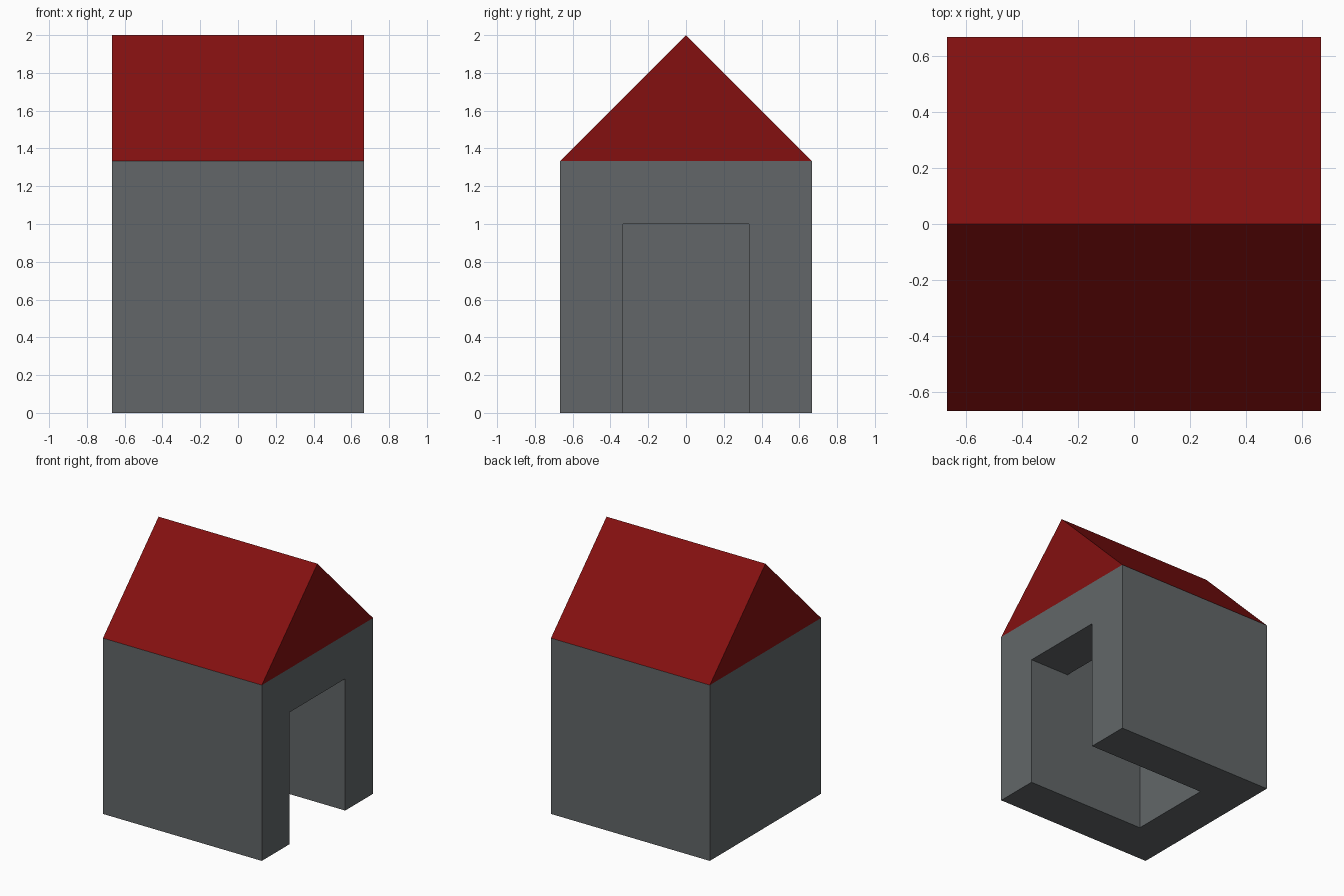
import bpy
import bmesh

cube = bpy.data.objects.get("Cube")
if cube:
    bpy.data.objects.remove(cube, do_unlink=True)

HALF = 2 / 3      # half width of the house, also the roof rise
INNER = 1 / 3     # half width of room and doorway
EAVES = 4 / 3     # wall height
DOOR = 1.0        # doorway height


def flat_material(name, rgb):
    mat = bpy.data.materials.new(name)
    mat.use_nodes = True
    mat.diffuse_color = (*rgb, 1)
    bsdf = mat.node_tree.nodes["Principled BSDF"]
    bsdf.inputs["Base Color"].default_value = (*rgb, 1)
    bsdf.inputs["Roughness"].default_value = 0.9
    return mat


def prism(name, outline, sweep, mat=None):
    """Closed outline of 3D points, swept along a vector."""
    bm = bmesh.new()
    base = bm.faces.new([bm.verts.new(p) for p in outline])
    swept = bmesh.ops.extrude_face_region(bm, geom=[base], use_keep_orig=True)
    verts = [g for g in swept["geom"] if isinstance(g, bmesh.types.BMVert)]
    bmesh.ops.translate(bm, verts=verts, vec=sweep)
    bmesh.ops.recalc_face_normals(bm, faces=bm.faces)
    mesh = bpy.data.meshes.new(name)
    bm.to_mesh(mesh)
    bm.free()
    if mat:
        mesh.materials.append(mat)
    obj = bpy.data.objects.new(name, mesh)
    bpy.context.collection.objects.link(obj)
    return obj


stone = flat_material("stone grey", (0.122, 0.134, 0.14))
tile = flat_material("roof red", (0.23, 0.005, 0.005))

# Walls: a solid block
square = [(-HALF, -HALF), (HALF, -HALF), (HALF, HALF), (-HALF, HALF)]
walls = prism("walls", [(x, y, 0) for x, y in square], (0, 0, EAVES), stone)

# Room and doorway in one side profile, open at floor, top and +x wall
profile = [(-INNER, -0.2), (1, -0.2), (1, DOOR), (INNER, DOOR),
           (INNER, 1.6), (-INNER, 1.6)]
cutter = prism("room_cutter", [(x, -INNER, z) for x, z in profile],
               (0, 2 * INNER, 0))
cutter.hide_render = True

cut = walls.modifiers.new("room and doorway", "BOOLEAN")
cut.operation = "DIFFERENCE"
cut.solver = "EXACT"
cut.object = cutter
bpy.context.view_layer.objects.active = walls
walls.select_set(True)
bpy.ops.object.modifier_apply(modifier=cut.name)
bpy.data.objects.remove(cutter, do_unlink=True)

# Gable roof, ridge along x
gable = [(-HALF, EAVES), (HALF, EAVES), (0, EAVES + HALF)]
prism("roof", [(-HALF, y, z) for y, z in gable], (2 * HALF, 0, 0), tile)
